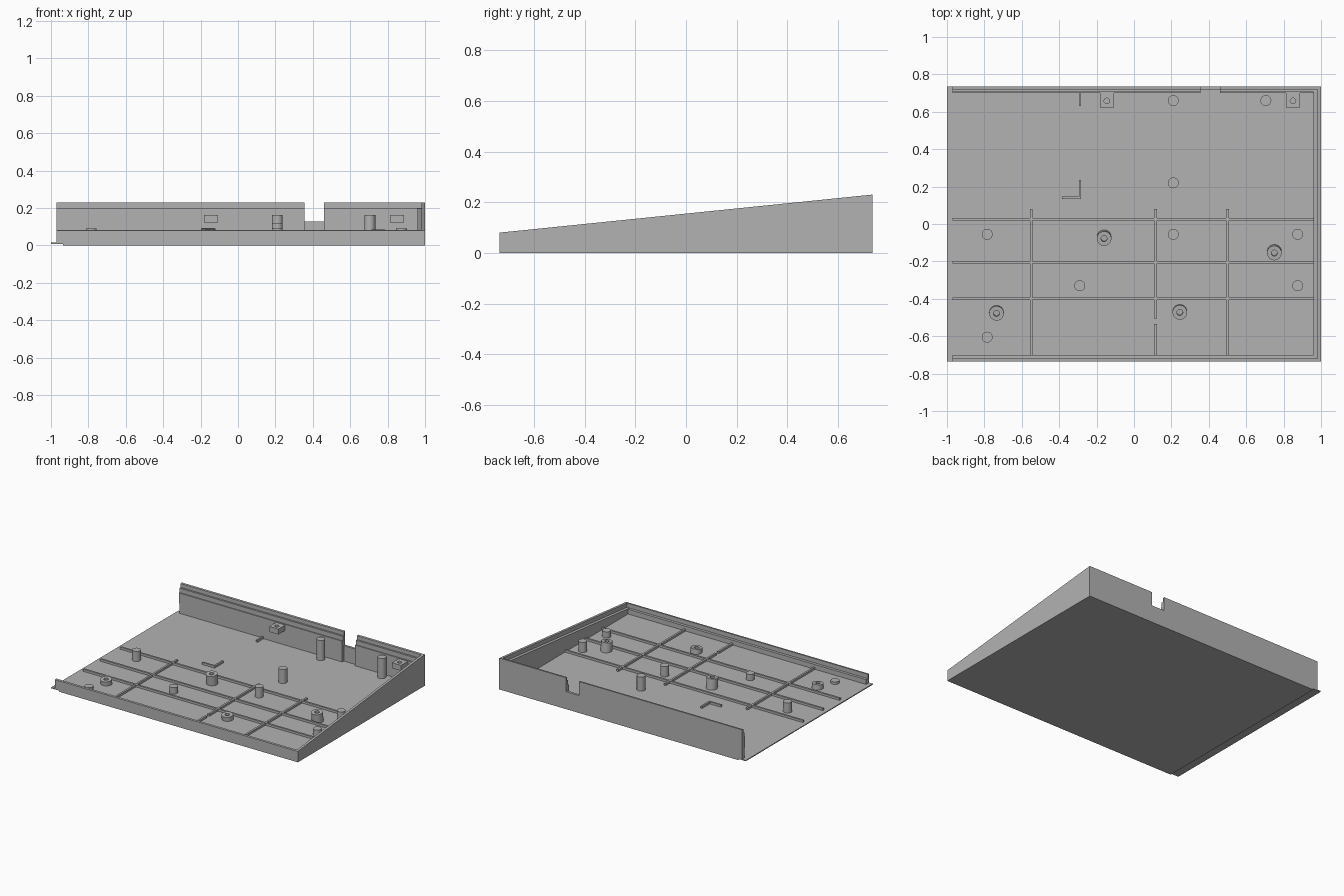
import bpy, bmesh, math
from mathutils import Matrix, Vector

cube = bpy.data.objects.get("Cube")
if cube:
    bpy.data.objects.remove(cube, do_unlink=True)

grey = bpy.data.materials.new("plain grey")
grey.use_nodes = True
colour = (0.45, 0.45, 0.45, 1)
grey.diffuse_color = colour
grey.node_tree.nodes["Principled BSDF"].inputs["Base Color"].default_value = colour

W, D, FLOOR = 1.0, 0.735, 0.015
END = -0.97          # open left end of the walls


def rim(y):
    """Height of the sloping upper edge."""
    return 0.155 + 0.102 * y


def finish(name, bm):
    bmesh.ops.recalc_face_normals(bm, faces=bm.faces)
    mesh = bpy.data.meshes.new(name)
    bm.to_mesh(mesh)
    bm.free()
    mesh.materials.append(grey)
    obj = bpy.data.objects.new(name, mesh)
    bpy.context.collection.objects.link(obj)
    return obj


def prism(name, profile, x0, x1):
    """Extrude a (y, z) profile along x."""
    bm = bmesh.new()
    face = bm.faces.new([bm.verts.new((x0, y, z)) for y, z in profile])
    ext = bmesh.ops.extrude_face_region(bm, geom=[face])["geom"]
    moved = [v for v in ext if isinstance(v, bmesh.types.BMVert)]
    bmesh.ops.translate(bm, verts=moved, vec=(x1 - x0, 0, 0))
    return finish(name, bm)


def box(name, x0, x1, y0, y1, z0, z1):
    return prism(name, [(y0, z0), (y1, z0), (y1, z1), (y0, z1)], x0, x1)


def tube(name, x, y, z0, z1, r, hole=0, depth=0.03, tilt=0, sides=32):
    """Round post, with a blind hole in its top if hole > 0."""
    rings = [(r, z0), (r, z1)]
    if hole:
        rings += [(hole, z1), (hole, z1 - depth)]
    bm = bmesh.new()
    loops = []
    for rad, z in rings:
        loops.append([bm.verts.new((rad * math.cos(a), rad * math.sin(a), z - z0))
                      for a in (2 * math.pi * i / sides for i in range(sides))])
    for a, b in zip(loops, loops[1:]):
        for i in range(sides):
            j = (i + 1) % sides
            bm.faces.new((a[i], a[j], b[j], b[i]))
    bm.faces.new(loops[0])
    bm.faces.new(loops[-1])
    place = Matrix.Translation(Vector((x, y, z0))) @ Matrix.Rotation(tilt, 4, 'X')
    bmesh.ops.transform(bm, matrix=place, verts=bm.verts)
    obj = finish(name, bm)
    for o in bpy.context.selected_objects:
        o.select_set(False)
    obj.select_set(True)
    bpy.context.view_layer.objects.active = obj
    bpy.ops.object.shade_smooth_by_angle(angle=math.radians(35))


# Floor and thin tongue along the open side
box("floor", -0.935, W, -D, D, 0, FLOOR)
box("floor_tongue", -W, -0.935, -D, D, 0.008, FLOOR)

# Right-hand sloping wall: thin rim and lower inner ledge
prism("side_wall", [(-D, 0), (D, 0), (D, rim(D)), (-D, rim(-D))], 0.982, W)
prism("side_wall_ledge", [(-0.72, 0.01), (0.72, 0.01), (0.72, rim(0.72) - 0.03),
                          (-0.72, rim(-0.72) - 0.03)], 0.96, 0.982)

# Front wall with its ledge
prism("front_wall", [(-D, 0.008), (-0.72, 0.008), (-0.72, rim(-0.72)), (-D, rim(-D))],
      END, 0.982)
box("front_wall_ledge", END, 0.96, -0.72, -0.7, 0.01, 0.05)

# Back wall, in two lengths either side of the cable notch
NOTCH0, NOTCH1, SILL = 0.355, 0.46, 0.128
for side, x0, x1 in (("right", END, NOTCH0), ("left", NOTCH1, 0.982)):
    prism("back_wall_" + side, [(D, 0.008), (0.72, 0.008), (0.72, rim(0.72)), (D, rim(D))],
          x0, x1)
    box("back_ledge_" + side, x0, x1, 0.707, 0.72, 0.01, 0.2)
box("back_notch_sill", NOTCH0, NOTCH1, 0.718, D, 0.008, SILL)
box("back_band_undercut", END, -0.295, 0.7, 0.707, 0.09, 0.167)
box("back_band_middle", -0.295, NOTCH0, 0.7, 0.707, 0.01, 0.167)
box("back_band_end", NOTCH1, 0.96, 0.7, 0.707, 0.01, 0.167)

# Floor ribs
RIB, HALF = 0.031, 0.007
for y in (0.025, -0.205, -0.4):
    box("long_rib", END, 0.96, y - HALF, y + HALF, 0.01, RIB)
for x, spans in ((-0.55, [(-0.7, 0.08)]), (0.115, [(-0.7, -0.535), (-0.505, 0.08)]),
                 (0.5, [(-0.7, 0.08)])):
    for y0, y1 in spans:
        box("cross_rib", x - HALF, x + HALF, y0, y1, 0.01, RIB - 0.001)
box("corner_rib_long", -0.385, -0.283, 0.134, 0.146, 0.01, RIB)
box("corner_rib_short", -0.295, -0.283, 0.146, 0.236, 0.01, RIB)
box("back_stub_rib", -0.295, -0.283, 0.63, 0.7, 0.01, RIB)

# Plain support posts, reaching a plane parallel to the rim
for x, y in ((0.21, 0.66), (0.705, 0.66), (0.21, 0.22), (0.21, -0.055), (-0.785, -0.055),
             (0.875, -0.055), (-0.29, -0.33), (0.875, -0.33), (-0.785, -0.605)):
    tube("support_post", x, y, 0.01, rim(y) - 0.06, 0.029)

# Screw bosses, leaning square to the slope
for x, y in ((-0.16, -0.07), (0.75, -0.148), (-0.735, -0.474), (0.245, -0.469)):
    tube("screw_boss", x, y, 0.01, rim(y) - 0.058, 0.039, hole=0.016,
         tilt=math.atan(0.102))

# Screw blocks bracketed off the back wall
for x in (-0.145, 0.85):
    block = box("screw_block", x - 0.037, x + 0.037, 0.622, 0.705, 0.122, 0.162)
    cutter = bpy.data.meshes.new("hole_cutter")
    bm = bmesh.new()
    bmesh.ops.create_cone(bm, cap_ends=True, segments=24, radius1=0.015, radius2=0.015,
                          depth=0.1, matrix=Matrix.Translation((x, 0.658, 0.14)))
    bm.to_mesh(cutter)
    bm.free()
    hole = bpy.data.objects.new("hole_cutter", cutter)
    bpy.context.collection.objects.link(hole)
    hole.hide_render = True
    hole.hide_set(True)
    mod = block.modifiers.new("screw_hole", 'BOOLEAN')
    mod.object = hole
    mod.solver = 'EXACT'
